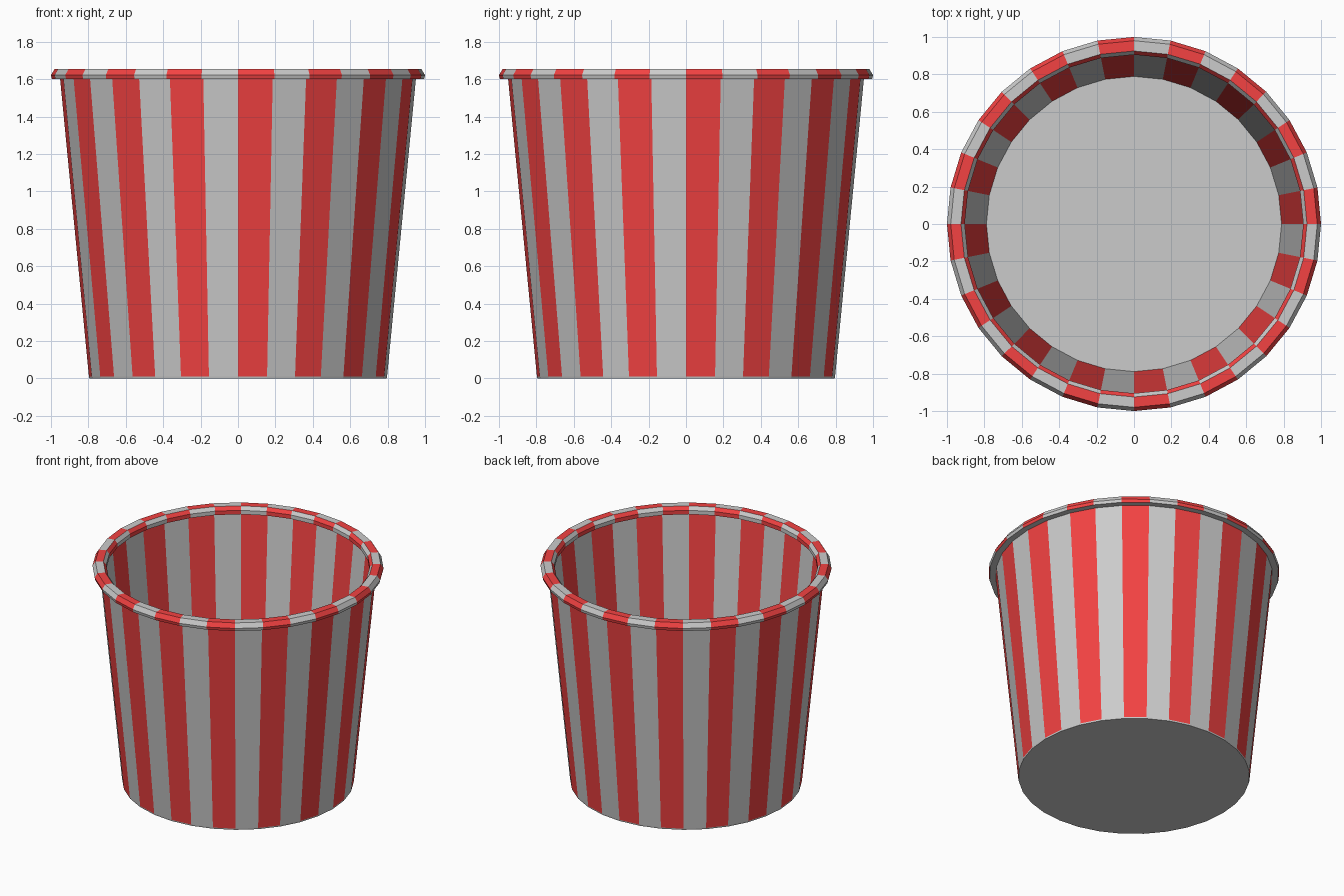
import bpy, bmesh
from math import sin, cos, tau

if "Cube" in bpy.data.objects:
    bpy.data.objects.remove(bpy.data.objects["Cube"])

SEG = 32
red = bpy.data.materials.new("red_stripe")
red.diffuse_color = (0.9, 0.055, 0.055, 1)
red.use_nodes = True
red.node_tree.nodes["Principled BSDF"].inputs["Base Color"].default_value = red.diffuse_color
grey = bpy.data.materials.new("white_stripe")
grey.diffuse_color = (0.8, 0.8, 0.8, 1)
grey.use_nodes = True
grey.node_tree.nodes["Principled BSDF"].inputs["Base Color"].default_value = grey.diffuse_color


def lathe(name, profile, stripes, closed=False):
    """Revolve (r, z) points; stripes gives per band: 0/1 = red on even/odd sides, None = plain."""
    bm = bmesh.new()
    rings = [[bm.verts.new((r * cos(tau * i / SEG), r * sin(tau * i / SEG), z))
              for i in range(SEG)] for r, z in profile]
    for b, phase in enumerate(stripes):
        lo, hi = rings[b], rings[(b + 1) % len(rings)]
        for i in range(SEG):
            j = (i + 1) % SEG
            f = bm.faces.new((lo[i], lo[j], hi[j], hi[i]))
            f.material_index = int(phase is not None and i % 2 == phase)
    if not closed:
        bm.faces.new(rings[0])
        bm.faces.new(rings[-1])
    bmesh.ops.recalc_face_normals(bm, faces=bm.faces)
    me = bpy.data.meshes.new(name)
    bm.to_mesh(me)
    bm.free()
    me.materials.append(grey)
    me.materials.append(red)
    ob = bpy.data.objects.new(name, me)
    bpy.context.collection.objects.link(ob)
    return ob


# Thin tapered striped bucket with a plain grey base and floor
lathe("bucket", [(0.795, 0), (0.797, 0.01), (0.952, 1.61), (0.944, 1.61), (0.789, 0.012)],
      [None, 0, None, 0])

# Rolled rim: checkered inner face is offset from the outer stripes
lathe("rim", [(0.95, 1.6), (0.995, 1.6), (1.0, 1.622), (0.98, 1.655),
              (0.925, 1.655), (0.905, 1.63), (0.905, 1.6)],
      [None, 0, 0, 0, 1, 1, None], closed=True)
